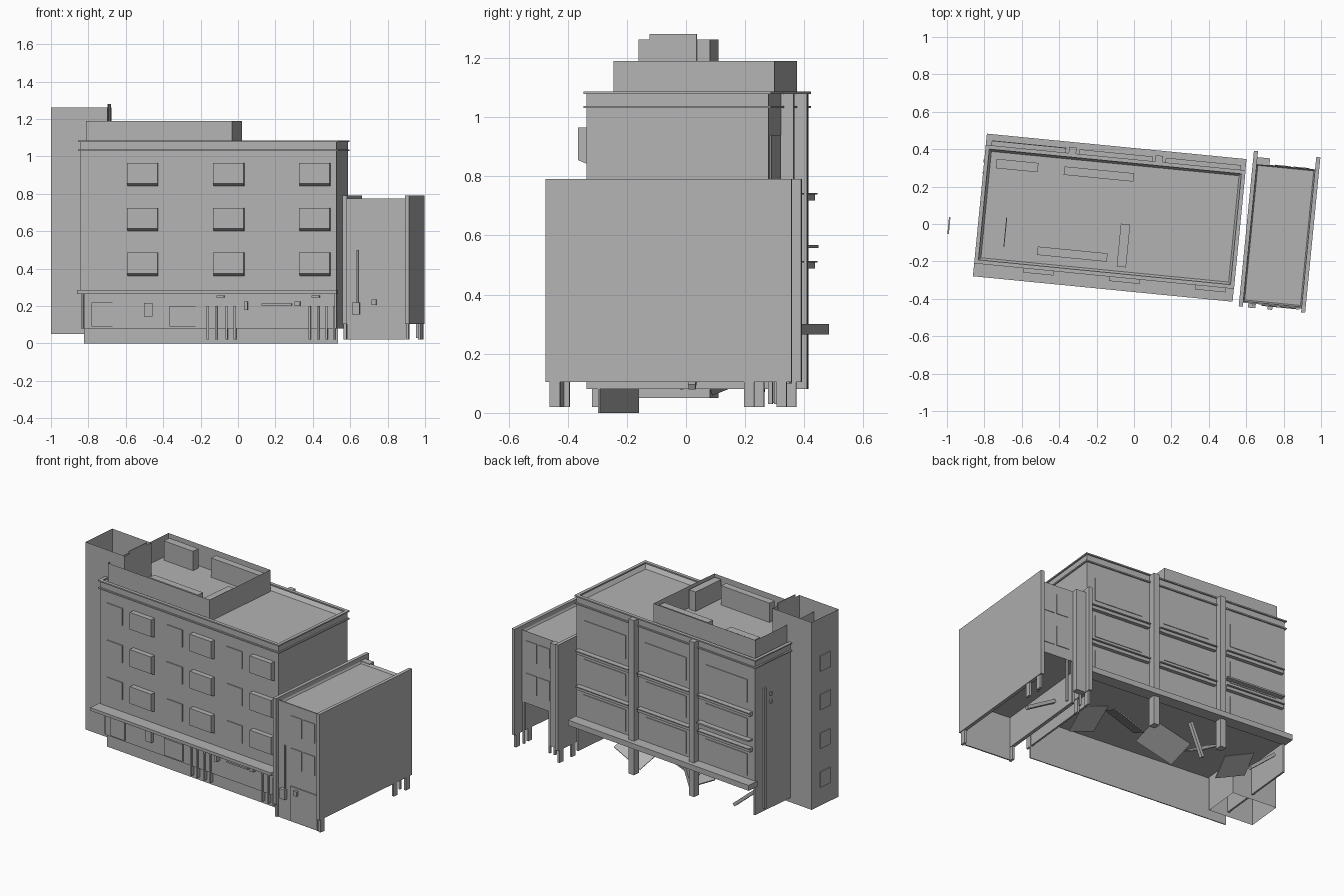
import bpy, bmesh, math
from mathutils import Matrix, Vector

ANGLE = math.radians(-5.6)          # the whole block is turned slightly about z
grey = bpy.data.materials.new("plain_grey")
grey.diffuse_color = (0.45, 0.45, 0.45, 1)


def finish(name, bm):
    me = bpy.data.meshes.new(name)
    bm.to_mesh(me)
    bm.free()
    me.materials.append(grey)
    ob = bpy.data.objects.new(name, me)
    ob.rotation_euler.z = ANGLE
    bpy.context.collection.objects.link(ob)
    return ob


def box(name, u0, u1, v0, v1, z0, z1, inset=0, sink=0, slope=0, open_ends=False, tilt=None):
    """Box in street coordinates: u along the front, v to the back."""
    bm = bmesh.new()
    bmesh.ops.create_cube(bm, size=1)
    c = Vector(((u0 + u1) / 2, (v0 + v1) / 2, (z0 + z1) / 2))
    size = (u1 - u0, v1 - v0, z1 - z0)
    bmesh.ops.scale(bm, vec=size, verts=bm.verts)
    if tilt:
        rot = Matrix.Rotation(tilt[1], 3, 'Y') @ Matrix.Rotation(tilt[0], 3, 'X')
        bmesh.ops.rotate(bm, matrix=rot, verts=bm.verts)
    bmesh.ops.translate(bm, vec=c, verts=bm.verts)
    bm.normal_update()
    if slope:                        # lift the lower front edge
        for v in bm.verts:
            if v.co.y < c.y and v.co.z < c.z:
                v.co.z += slope
    if inset:                        # sunken roof behind a parapet
        top = [f for f in bm.faces if f.normal.z > 0.9]
        bmesh.ops.inset_region(bm, faces=top, thickness=inset)
        for v in top[0].verts:
            v.co.z -= sink
    if open_ends:
        bmesh.ops.delete(bm, geom=[f for f in bm.faces if abs(f.normal.z) > 0.9], context='FACES')
    return finish(name, bm)


def u_at(x, v):
    """Street coordinate u of a point seen at x in the front view."""
    return (x - v * 0.0976) / 0.9952


U0, U1, VF, VB = -0.82, 0.557, -0.283, 0.335

# main block, with sunken roof and two cornice bands
box("main_block", U0, U1, VF, VB, 0.27, 1.08, inset=0.033, sink=0.03)
for z in (1.03, 1.078):
    band = box("cornice", U0 - 0.01, U1 + 0.009, VF - 0.01, VB + 0.009, z, z + 0.008, open_ends=True)
    m = band.modifiers.new("thickness", 'SOLIDIFY')
    m.thickness, m.offset = 0.03, -1

# ground floor: side walls, shop front, front ledge and back canopy
box("left_ground_wall", U0, U0 + 0.012, -0.244, VB, 0.08, 0.275)
box("right_ground_wall", U1 - 0.012, U1, VF, VB, 0.08, 0.275)
SF = -0.244
box("shop_front", -0.803, 0.56, SF, SF + 0.006, 0, 0.275)
box("shop_front_upper", -0.803, 0.555, SF - 0.012, SF, 0.08, 0.268)
box("front_ledge", -0.83, 0.565, -0.362, VF + 0.01, 0.265, 0.285)
box("back_canopy", -0.83, 0.565, VB - 0.01, 0.404, 0.265, 0.30)

# shop windows, signs and door posts
for x0, x1, z0, z1, d in [(-0.78, -0.67, 0.09, 0.22, 0.008), (-0.365, -0.225, 0.09, 0.20, 0.008),
                          (-0.5, -0.455, 0.145, 0.215, 0.02), (-0.11, -0.07, 0.245, 0.257, 0.05),
                          (0.035, 0.055, 0.18, 0.225, 0.03), (0.13, 0.29, 0.203, 0.213, 0.03),
                          (0.305, 0.335, 0.2, 0.225, 0.03), (0.4, 0.44, 0.245, 0.257, 0.05)]:
    box("shop_detail", u_at(x0, SF), u_at(x1, SF), SF - 0.012 - d, SF - 0.01, z0, z1)
for x in (-0.16, -0.115, -0.06, -0.015, 0.385, 0.43, 0.475, 0.515):
    box("door_post", u_at(x - 0.006, SF), u_at(x + 0.006, SF), SF - 0.022, SF, 0.02, 0.2)

# front windows: flat ones and projecting bays, three rows
for z in (0.36, 0.60, 0.84):
    for x in (-0.73, -0.27, 0.19):
        u = u_at(x, VF)
        box("flat_window", u - 0.06, u + 0.06, VF - 0.006, VF + 0.002, z + 0.004, z + 0.115)
        u = u_at(x + 0.222, VF)
        box("bay_window", u - 0.082, u + 0.082, VF - 0.033, VF + 0.002, z, z + 0.125, slope=0.015)

# back pilasters and ledges
for u in (-0.365, 0.10):
    box("back_pilaster", u - 0.02, u + 0.02, VB - 0.005, VB + 0.042, 0.08, 1.08)
for k, (a, b) in enumerate([(-0.80, -0.40), (-0.33, 0.065), (0.135, 0.54)]):
    for z in (0.50, 0.73):
        box("back_ledge", a, b, VB - 0.005, VB + 0.024, z - 0.012, z + 0.008)
        box("back_ledge_lip", a, b, VB - 0.005, VB + 0.034, z + 0.008, z + 0.014)
    if k == 0:
        box("back_ledge", a, b, VB - 0.005, VB + 0.036, 0.558, 0.568)
    for z0, z1 in ((0.32, 0.46), (0.55, 0.69), (0.79, 0.94)):
        box("back_window", a + 0.04, b - 0.04, VB - 0.002, VB + 0.004, z0, z1)

# drain pipe on the left side
box("drain_pipe", U0 - 0.014, U0 + 0.002, 0.25, 0.265, 0.1, 0.88)
for z in (0.76, 0.81):
    box("wall_vent", U0 - 0.012, U0 + 0.002, 0.19, 0.205, z, z + 0.02)

# penthouse screen wall and the roof units inside it
box("roof_screen", -0.793, -0.007, -0.247, 0.30, 1.04, 1.19, open_ends=True)
for a, b, c, d in [(-0.765, -0.54, 0.225, 0.275), (-0.40, -0.025, 0.225, 0.27),
                   (-0.50, -0.125, -0.215, -0.17), (-0.07, -0.02, -0.235, -0.005)]:
    box("roof_unit", a, b, c, d, 1.045, 1.175)

# open stair tower at the left end, with windows on its outer side
box("stair_tower", -0.982, -0.68, -0.2275, 0.0145, 0.05, 1.262, open_ends=True)
box("tower_raised_edge", -0.683, -0.678, -0.19, -0.03, 1.19, 1.28)
for z in (0.17, 0.42, 0.67, 0.92):
    box("tower_window", -0.988, -0.98, -0.15, -0.06, z, z + 0.1)

# sloping loose panels and beams in the open ground floor
for u, v, z, lu, lv, rx, ry in [(-0.62, 0.12, 0.16, 0.22, 0.16, 0.5, 0.4), (-0.35, 0.2, 0.15, 0.2, 0.16, -0.4, 0.5),
                                (-0.1, 0.15, 0.13, 0.26, 0.18, 0.4, -0.3), (0.2, 0.2, 0.15, 0.22, 0.18, -0.5, -0.4),
                                (0.4, 0.12, 0.14, 0.18, 0.2, 0.4, 0.3)]:
    box("sloping_panel", u - lu / 2, u + lu / 2, v - lv / 2, v + lv / 2, z, z + 0.006, tilt=(rx, ry))
for u, v, ry in ((-0.7, 0.28, 0.7), (-0.25, 0.27, -1.2), (0.72, 0.1, 0.5)):
    box("sloping_beam", u - 0.11, u + 0.11, v - 0.012, v + 0.012, 0.13, 0.15, tilt=(0, ry))

# neighbouring building: party walls, body with roof, front wall
for a, b in ((0.60, 0.622), (0.935, 0.957)):
    box("party_wall", a, b, -0.383, 0.452, 0.105, 0.79)
    for v in (-0.37, 0.29, 0.40):
        box("wall_leg", a + 0.004, b - 0.004, v, v + 0.035, 0.02, 0.11)
box("neighbour_body", 0.62, 0.937, -0.355, 0.385, 0.30, 0.765, inset=0.012, sink=0.015)
box("neighbour_front", 0.622, 0.935, -0.362, -0.354, 0.02, 0.775)
box("neighbour_back_pier", 0.622, 0.69, 0.38, 0.42, 0.10, 0.765)
for v in (-0.366, 0.383):
    for z in (0.37, 0.58):
        for u in (0.72, 0.82):
            box("neighbour_window", u, u + 0.085, v, v + 0.006, z, z + 0.125)
for u in (0.63, 0.68, 0.72, 0.92):
    box("back_leg", u, u + 0.012, 0.37, 0.385, 0.03, 0.31)

# neighbour door panel, pipe and meter boxes
box("neighbour_door", 0.72, 0.925, -0.369, -0.36, 0.025, 0.25)
box("front_pipe", 0.672, 0.682, -0.372, -0.36, 0.22, 0.5)
box("meter_box", 0.65, 0.69, -0.385, -0.36, 0.155, 0.22)
box("wall_lamp", 0.755, 0.78, -0.385, -0.36, 0.205, 0.235)
